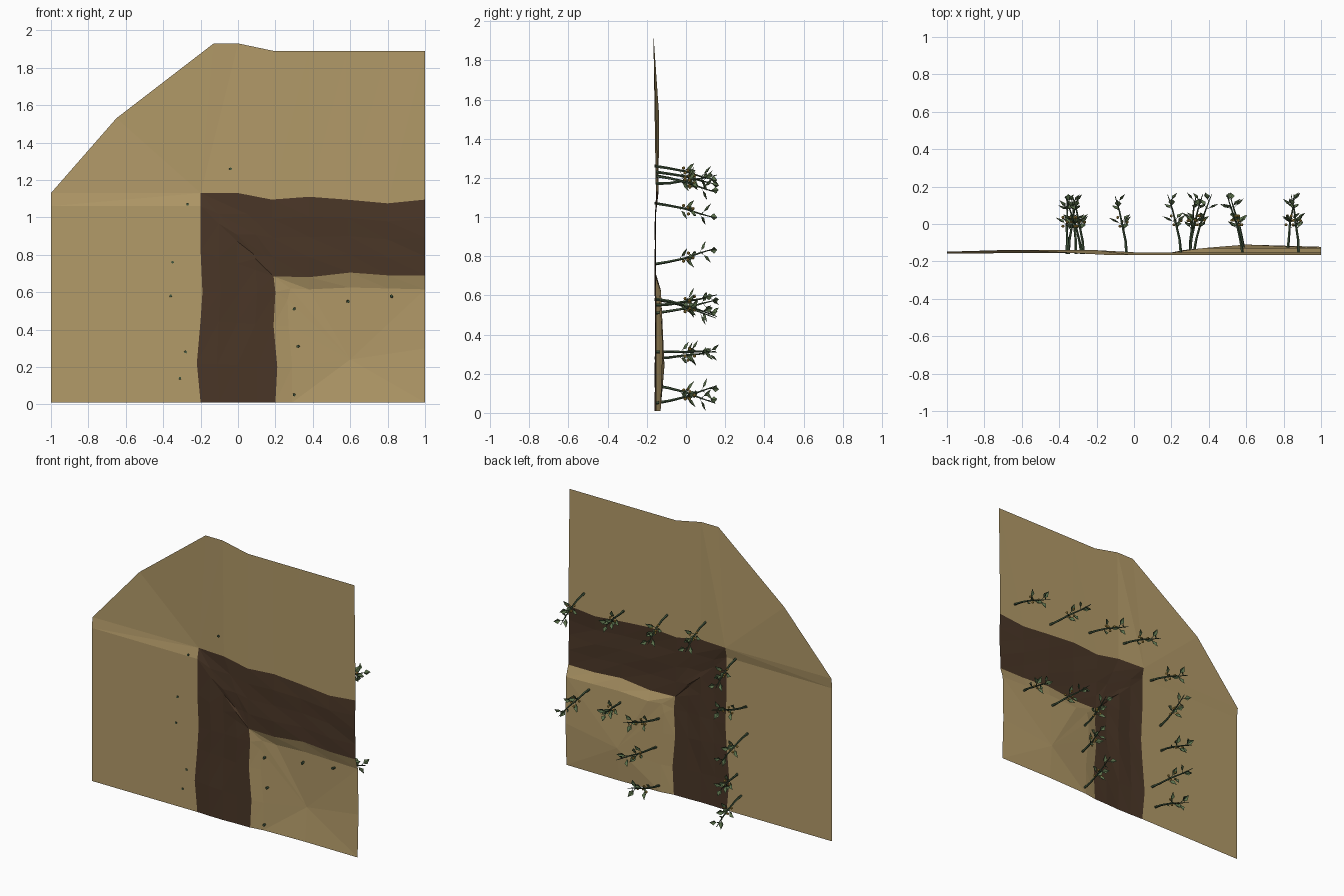
import bpy, bmesh, math, random
from mathutils import Vector, Matrix

if "Cube" in bpy.data.objects:
    bpy.data.objects.remove(bpy.data.objects["Cube"])

random.seed(4)


def material(name, rgb):
    m = bpy.data.materials.new(name)
    m.diffuse_color = (*rgb, 1)
    m.use_nodes = True
    m.node_tree.nodes["Principled BSDF"].inputs["Base Color"].default_value = m.diffuse_color
    return m


GRASS = material("dry ground", (0.45, 0.325, 0.14))
DIRT = material("dark dirt", (0.068, 0.037, 0.020))
STEM = material("stem green", (0.055, 0.095, 0.048))
LEAF = material("leaf green", (0.105, 0.165, 0.072))
BUD = material("bud yellow", (0.50, 0.32, 0.06))


def finish(bm, name, mats):
    bmesh.ops.remove_doubles(bm, verts=bm.verts, dist=0.0005)
    me = bpy.data.meshes.new(name)
    bm.to_mesh(me)
    bm.free()
    for m in mats:
        me.materials.append(m)
    ob = bpy.data.objects.new(name, me)
    bpy.context.collection.objects.link(ob)
    return ob


def face(bm, pts, mat=0):
    pts = [Vector(p) for p in pts]
    uniq = [p for i, p in enumerate(pts) if (p - pts[i - 1]).length > 0.0005]
    if len(uniq) > 2:
        f = bm.faces.new([bm.verts.new(p) for p in uniq])
        f.material_index = mat


def strip(bm, a, b):
    for i in range(len(a) - 1):
        face(bm, (a[i], a[i + 1], b[i + 1]))
        face(bm, (a[i], b[i + 1], b[i]))


def lift(points, y):
    return [Vector((x, y, z)) for x, z in points]


# path borders: left edge then top edge outside, matching stations inside
left = lift([(-.2, .01), (-.22, .22), (-.2, .45), (-.19, .6), (-.2, .82), (-.2, 1.06)], -.155)
corner = Vector((-.2, -.14, 1.13))
top = [corner] + lift([(0, 1.13), (.18, 1.095), (.38, 1.11), (.58, 1.095),
                       (.8, 1.075), (1, 1.095)], -.153)
inner_v = lift([(.2, .01), (.21, .2), (.19, .42), (.2, .6), (.19, .685)], -.154)
inner_h = lift([(.38, .68), (.6, .705), (.8, .69), (1, .69)], -.152)
outer = left + top
inner = inner_v + [inner_v[-1]] * 4 + inner_h

# dirt path with a slightly rough surface
bm = bmesh.new()
rows = [outer]
for k in (1, 2, 3):
    row = []
    for i, (o, n) in enumerate(zip(outer, inner)):
        p = o.lerp(n, k / 4)
        p.y = -.157 + random.uniform(-.004, .005)
        row.append(p)
    rows.append(row)
rows.append(inner)
for a, b in zip(rows, rows[1:]):
    strip(bm, a, b)
finish(bm, "dirt_path", [DIRT])

# left field with its sloped band, and the far field
bm = bmesh.new()
edge = [Vector((-1, -.157, p.z)) for p in left] + [Vector((-1, -.148, 1.13))]
strip(bm, edge, left + [corner])
shoulder = Vector((-.65, -.138, 1.53))
ridge = lift([(-.13, 1.93), (0, 1.93), (.19, 1.89), (.38, 1.89), (.58, 1.89),
              (.8, 1.89), (1, 1.89)], -.166)
face(bm, (edge[-1], corner, shoulder))
face(bm, (shoulder, corner, ridge[0]))
strip(bm, top, ridge)
finish(bm, "outer_field", [GRASS])

# raised field inside the bend
bm = bmesh.new()
rim = inner_v + inner_h
brow = lift([(.29, .01), (.29, .2), (.27, .42), (.265, .56), (.28, .62)], -.139) + \
    lift([(.38, .615), (.6, .625), (.8, .62), (1, .615)], -.128)
strip(bm, rim, brow)
hill = Vector((.6, -.11, .24))
fan = brow + [Vector((1, -.122, .3)), Vector((1, -.132, .01)),
              Vector((.6, -.13, .01)), brow[0]]
for a, b in zip(fan, fan[1:]):
    face(bm, (a, b, hill))
finish(bm, "inner_field", [GRASS])


# plant: bent stem, folded leaves and small buds, growing along +y and leaning to +x
def tube(bm, path, radii, mat, n=5):
    rings = []
    for p, r in zip(path, radii):
        rings.append([Vector(p) + r * Vector((math.cos(math.tau * i / n), 0,
                                              math.sin(math.tau * i / n))) for i in range(n)])
    for a, b in zip(rings, rings[1:]):
        for i in range(n):
            j = (i + 1) % n
            face(bm, (a[i], a[j], b[j], b[i]), mat)
    face(bm, rings[0], mat)
    face(bm, rings[-1][::-1], mat)


def leaf(bm, base, direction, length, width):
    d = Vector(direction).normalized()
    side = d.cross(Vector((0, 1, 0))).normalized()
    up = side.cross(d)
    b = Vector(base)
    tip = b + d * length
    mid = b + d * length * .45 - up * .006
    for s in (-1, 1):
        w = b + d * length * .42 + side * s * width / 2 + up * .006
        face(bm, (b, w, mid), 1)
        face(bm, (mid, w, tip), 1)


bm = bmesh.new()
path = [(0, -.16, 0), (.012, -.09, .003), (.034, -.01, 0), (.064, .07, .004), (.095, .15, 0)]
tube(bm, path, [.008, .007, .006, .0045, .002], 0)
for i, t, d, ln in ((1, .7, (.5, .6, .8), .065), (2, 0, (-.7, .6, .1), .07),
                    (2, .1, (.6, .5, -.8), .07), (2, .3, (-.1, .6, .9), .06),
                    (3, 0, (.9, .4, .1), .065), (3, .1, (-.5, .7, -.6), .065),
                    (3, .5, (-.3, .8, .6), .055)):
    p = Vector(path[i]).lerp(Vector(path[min(i + 1, 4)]), t)
    q = p + Vector(d).normalized() * .018
    tube(bm, (p, q), (.003, .002), 0, 3)
    leaf(bm, q, d, ln - .008, .036)
for c in ((.015, .01, .018), (.056, .012, .016), (.05, .035, -.02), (.03, -.012, -.02)):
    geo = bmesh.ops.create_icosphere(bm, subdivisions=1, radius=.009,
                                     matrix=Matrix.Translation(c))
    for v in geo["verts"]:
        for f in v.link_faces:
            f.material_index = 2
plant = finish(bm, "plant", [STEM, LEAF, BUD])

# plants lining both sides of the path: x, z, lean direction in degrees
SPOTS = [(-.04, 1.26, 230), (.25, 1.23, 222), (.58, 1.17, 152), (.88, 1.21, 245),
         (-.27, 1.07, 232), (-.35, .76, 58), (-.36, .58, 270), (-.28, .28, 158),
         (-.31, .14, 254), (.30, .51, 45), (.32, .31, 0), (.30, .05, 70),
         (.59, .55, 146), (.82, .58, 292)]
for i, (x, z, deg) in enumerate(SPOTS):
    ob = plant if i == 0 else plant.copy()
    if i:
        bpy.context.collection.objects.link(ob)
    ob.name = f"plant_{i + 1}"
    ob.location = (x, .008 if x > .2 else 0, z)
    ob.rotation_euler = (0, -math.radians(deg), 0)
